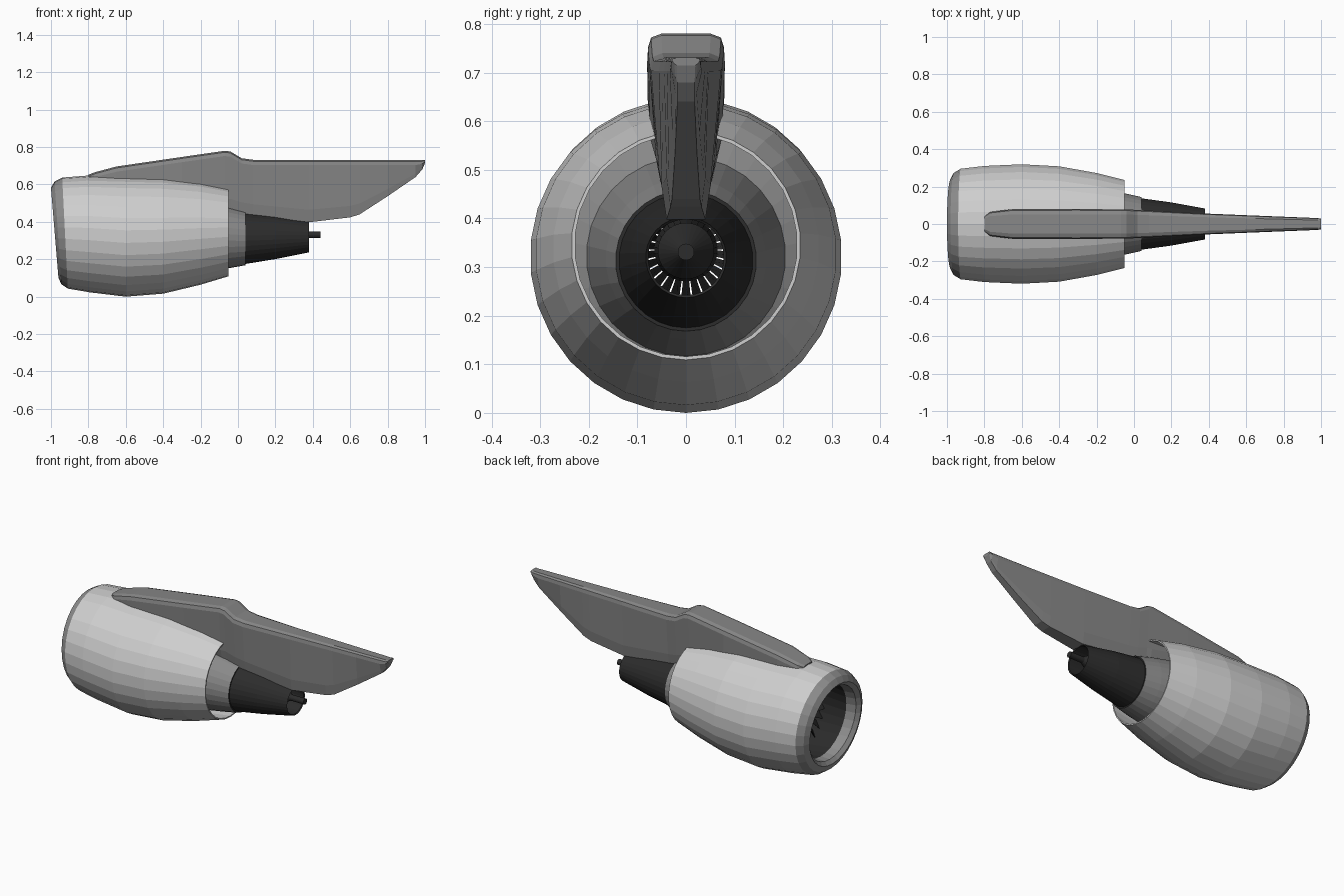
import bpy, bmesh, math

SIDES = 30


def material(name, v):
    m = bpy.data.materials.new(name)
    m.diffuse_color = (v, v, v, 1)
    return m


LIGHT = material("light_grey_paint", 0.62)
METAL = material("lip_grey", 0.27)
PYLON = material("pylon_grey", 0.24)
CORE = material("core_grey", 0.25)
DARK = material("dark_metal", 0.025)


def finish(bm, name, mats):
    bmesh.ops.recalc_face_normals(bm, faces=bm.faces)
    me = bpy.data.meshes.new(name)
    bm.to_mesh(me)
    bm.free()
    for m in mats:
        me.materials.append(m)
    ob = bpy.data.objects.new(name, me)
    bpy.context.collection.objects.link(ob)
    return ob


def skin(bm, rings, closed, seg_mats):
    """Bridge successive rings of points; seg_mats gives the material per band."""
    loops = [[bm.verts.new(p) for p in r] for r in rings]
    n = len(loops[0])
    count = len(loops) if closed else len(loops) - 1
    for i in range(count):
        a, b = loops[i], loops[(i + 1) % len(loops)]
        for j in range(n):
            k = (j + 1) % n
            f = bm.faces.new((a[j], a[k], b[k], b[j]))
            f.material_index = seg_mats[i] if seg_mats else 0
    if not closed:
        bm.faces.new(loops[0])
        bm.faces.new(loops[-1])


def lathe(name, profile, mats, closed, seg_mats=None):
    """profile rows: x, centre z, radius, forward tilt of the ring's top."""
    bm = bmesh.new()
    rings = []
    for x, zc, r, tilt in profile:
        ring = []
        for i in range(SIDES):
            a = 2 * math.pi * i / SIDES
            ring.append((x + tilt * math.cos(a), r * math.sin(a), zc - r * math.cos(a)))
        rings.append(ring)
    skin(bm, rings, closed, seg_mats)
    return finish(bm, name, mats)


# Nacelle: intake lip, outer cowl, bypass duct and dark intake wall in one closed profile
lathe("nacelle", [
    (-0.98, 0.342, 0.240, 0.020),
    (-0.963, 0.341, 0.274, 0.018),
    (-0.925, 0.340, 0.297, 0.015),
    (-0.80, 0.335, 0.312, 0.008),
    (-0.60, 0.321, 0.321, 0),
    (-0.40, 0.326, 0.310, 0),
    (-0.20, 0.338, 0.274, 0),
    (-0.05, 0.345, 0.236, 0),
    (-0.05, 0.345, 0.229, 0),
    (-0.30, 0.330, 0.250, 0),
    (-0.72, 0.335, 0.235, 0),
    (-0.90, 0.340, 0.213, 0.015),
    (-0.96, 0.342, 0.218, 0.018),
], [LIGHT, METAL, DARK], True,
    [1, 1, 0, 0, 0, 0, 0, 0, 0, 2, 2, 1, 1])

# Core cowl and dark exhaust nozzle, hollow inside
lathe("core_and_nozzle", [
    (-0.30, 0.328, 0.252, 0),
    (-0.28, 0.322, 0.205, 0),
    (-0.05, 0.317, 0.165, 0),
    (0.04, 0.313, 0.145, 0),
    (0.04, 0.313, 0.138, 0),
    (0.20, 0.317, 0.116, 0),
    (0.38, 0.320, 0.083, 0),
    (0.375, 0.320, 0.078, 0),
    (-0.30, 0.325, 0.105, 0),
], [CORE, DARK], True, [0, 0, 0, 1, 1, 1, 1, 1, 1])

# Central shaft: spinner at the front, slim tail plug at the back
lathe("spinner_and_plug", [
    (-0.84, 0.335, 0.008, 0),
    (-0.78, 0.335, 0.045, 0),
    (-0.70, 0.335, 0.065, 0),
    (0.28, 0.333, 0.058, 0),
    (0.35, 0.331, 0.017, 0),
    (0.44, 0.331, 0.017, 0),
], [DARK], False)

# Fan blades: twisted thin plates around the hub
bm = bmesh.new()
BLADES = 26
for i in range(BLADES):
    a = 2 * math.pi * i / BLADES
    rings = []
    for r, half, dx in ((0.05, 0.10, 0.035), (0.14, 0.10, 0.03), (0.232, 0.09, 0.02)):
        ring = []
        for s, t in ((-1, 0), (1, 0), (1, 0.004), (-1, 0.004)):
            ang = a + s * half
            ring.append((-0.73 + s * dx + t, r * math.sin(ang), 0.335 + r * math.cos(ang)))
        rings.append(ring)
    skin(bm, rings, False, None)
finish(bm, "fan_blades", [DARK])

# Pylon: stations of x, top z, bottom z, upper half width, lower half width
stations = [
    (-0.80, 0.652, 0.60, 0.042, 0.042),
    (-0.77, 0.664, 0.60, 0.064, 0.062),
    (-0.65, 0.696, 0.58, 0.079, 0.078),
    (-0.30, 0.747, 0.52, 0.080, 0.074),
    (-0.07, 0.780, 0.46, 0.078, 0.062),
    (-0.04, 0.776, 0.46, 0.078, 0.060),
    (0.02, 0.740, 0.445, 0.075, 0.057),
    (0.08, 0.732, 0.435, 0.072, 0.055),
    (0.38, 0.731, 0.398, 0.056, 0.050),
    (0.60, 0.731, 0.424, 0.047, 0.040),
    (0.65, 0.731, 0.440, 0.045, 0.036),
    (0.80, 0.731, 0.537, 0.039, 0.028),
    (0.95, 0.731, 0.640, 0.033, 0.022),
    (0.985, 0.731, 0.680, 0.031, 0.022),
    (1.00, 0.731, 0.715, 0.029, 0.024),
]
bm = bmesh.new()
rings = []
for x, zt, zb, wt, wb in stations:
    h = zt - zb
    half = [(wt * 0.65, zt), (wt * 0.92, zt - min(0.008, h * 0.15)),
            (wt, zt - min(0.028, h * 0.4)), (wb, zb + h * 0.2), (wb * 0.8, zb)]
    rings.append([(x, y, z) for y, z in half] + [(x, -y, z) for y, z in reversed(half)])
skin(bm, rings, False, None)
finish(bm, "pylon", [PYLON])
